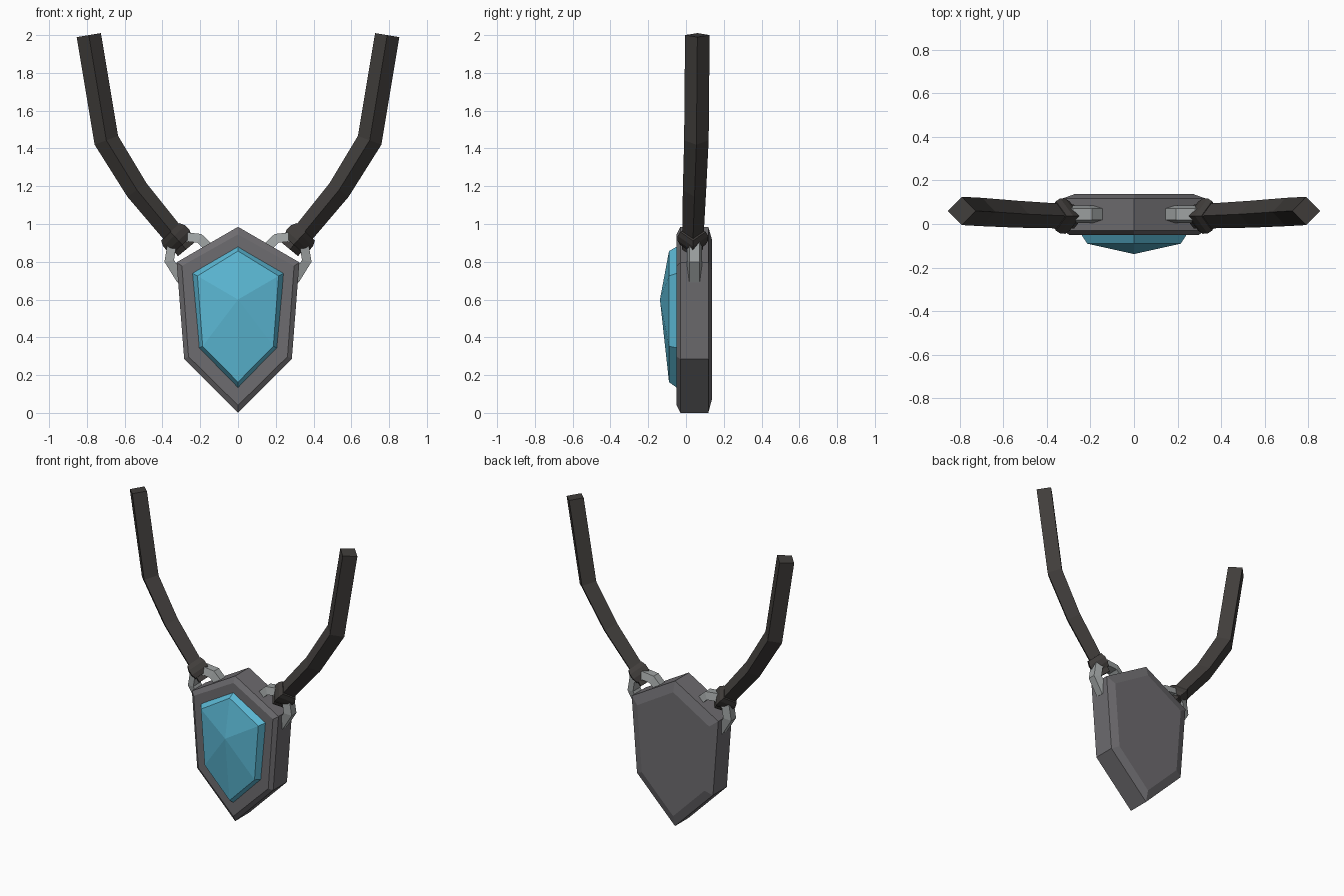
import bpy, bmesh
from mathutils import Vector

if "Cube" in bpy.data.objects:
    bpy.data.objects.remove(bpy.data.objects["Cube"])


def material(name, r, g, b):
    m = bpy.data.materials.new(name)
    m.diffuse_color = (r, g, b, 1)
    m.use_nodes = True
    m.node_tree.nodes["Principled BSDF"].inputs["Base Color"].default_value = m.diffuse_color
    return m


STONE = material("grey setting", 0.155, 0.15, 0.16)
CORD = material("dark cord", 0.052, 0.047, 0.044)
METAL = material("light metal", 0.34, 0.36, 0.36)
GEM = material("blue gem", 0.105, 0.48, 0.66)


def loft(name, rings, mat):
    """Skin a list of closed rings and cap both ends; a one-point ring makes a tip."""
    bm = bmesh.new()
    rows = [[bm.verts.new(p) for p in ring] for ring in rings]
    for a, b in zip(rows, rows[1:]):
        n = len(a)
        for i in range(n):
            j = (i + 1) % n
            if len(b) == 1:
                bm.faces.new((a[i], a[j], b[0]))
            else:
                bm.faces.new((a[i], a[j], b[j], b[i]))
    for row in (rows[0], rows[-1]):
        if len(row) > 2:
            bm.faces.new(row)
    bmesh.ops.recalc_face_normals(bm, faces=bm.faces)
    me = bpy.data.meshes.new(name)
    bm.to_mesh(me)
    bm.free()
    me.materials.append(mat)
    ob = bpy.data.objects.new(name, me)
    bpy.context.collection.objects.link(ob)
    return ob


def shield(y, top, shoulder, hip, bottom):
    """Six-sided pendant outline at depth y."""
    (sx, sz), (hx, hz) = shoulder, hip
    return [(0, y, top), (sx, y, sz), (hx, y, hz),
            (0, y, bottom), (-hx, y, hz), (-sx, y, sz)]


def sweep(name, path, section, mat, scales=None):
    """Mitred sweep of a section (across, depth) along a path, made on both sides."""
    pts = [Vector(p) for p in path]
    scales = scales or [1] * len(pts)
    for side, sx in (("right", 1), ("left", -1)):
        rings = []
        for i, p in enumerate(pts):
            d0 = (p - pts[max(i - 1, 0)]).normalized()
            d1 = (pts[min(i + 1, len(pts) - 1)] - p).normalized()
            t = d0 + d1
            t.y = 0
            t.normalize()
            u = Vector((t.z, 0, -t.x))
            ref = d1 if d1.length > 0 else d0
            k = scales[i] / max(0.6, t.dot(ref))
            ring = [p + u * a * k + Vector((0, b * scales[i], 0)) for a, b in section]
            rings.append([(q.x * sx, q.y, q.z) for q in ring])
        loft(name + "_" + side, rings, mat)


# setting with chamfered front and back
loft("setting", [
    shield(-0.05, 0.945, (0.297, 0.778), (0.262, 0.298), 0.04),
    shield(-0.03, 0.985, (0.325, 0.797), (0.285, 0.285), 0.0),
    shield(0.118, 0.985, (0.325, 0.797), (0.285, 0.285), 0.0),
    shield(0.138, 0.915, (0.27, 0.755), (0.235, 0.31), 0.075),
], STONE)

# faceted gem
loft("gem", [
    shield(-0.04, 0.885, (0.247, 0.742), (0.21, 0.343), 0.127),
    shield(-0.09, 0.857, (0.215, 0.725), (0.187, 0.353), 0.163),
    [(0, -0.138, 0.60)],
], GEM)

# cords with diamond section
diamond = [(0.065, 0), (0, 0.065), (-0.065, 0), (0, -0.065)]
sweep("cord", [(0.275, 0.034, 0.865), (0.535, 0.045, 1.18),
               (0.697, 0.055, 1.443), (0.79, 0.06, 2.0)], diamond, CORD,
      [0.85, 0.95, 1, 1])

# cord end collars
sweep("collar", [(0.295, 0.036, 0.89), (0.315, 0.036, 0.912),
                 (0.338, 0.037, 0.937), (0.358, 0.037, 0.958)],
      [(a * 1.22, b * 1.22) for a, b in diamond], CORD, [0.85, 1.02, 1.02, 0.85])

# metal loops hooked over the shoulders of the setting
sweep("loop", [(0.30, 0.045, 0.705), (0.362, 0.045, 0.805), (0.348, 0.045, 0.89),
               (0.275, 0.045, 0.93), (0.205, 0.045, 0.922), (0.145, 0.045, 0.865)],
      [(0.026, 0.026), (-0.022, 0.04), (-0.022, -0.04), (0.026, -0.026)], METAL)
